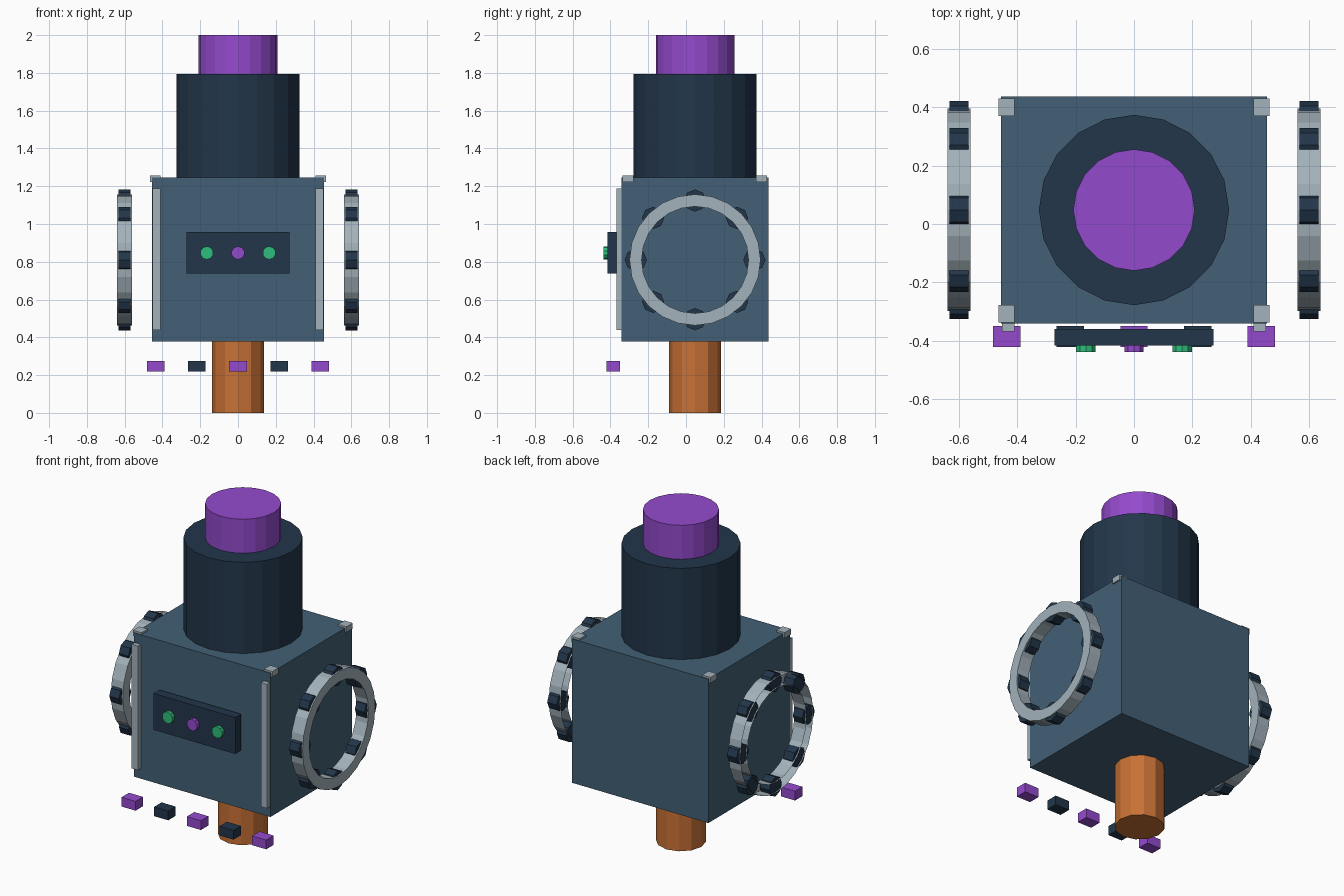
import bpy, bmesh, math
from mathutils import Matrix, Vector

if "Cube" in bpy.data.objects:
    bpy.data.objects.remove(bpy.data.objects["Cube"])


def material(name, hex_code):
    srgb = [int(hex_code[i:i + 2], 16) / 255 for i in (0, 2, 4)]
    col = [c / 12.92 if c < 0.04 else ((c + 0.055) / 1.055) ** 2.4 for c in srgb] + [1]
    m = bpy.data.materials.new(name)
    m.use_nodes = True
    m.diffuse_color = col
    m.node_tree.nodes["Principled BSDF"].inputs["Base Color"].default_value = col
    return m


STEEL = material("steel_blue", "426075")
NAVY = material("dark_navy", "22364a")
PURPLE = material("purple", "944acd")
GREEN = material("green", "2fbd7b")
COPPER = material("copper", "c87135")
SILVER = material("silver", "a3b2bb")


def finish(name, bm, mat):
    mesh = bpy.data.meshes.new(name)
    bm.to_mesh(mesh)
    bm.free()
    mesh.materials.append(mat)
    obj = bpy.data.objects.new(name, mesh)
    bpy.context.collection.objects.link(obj)
    return obj


def box(name, low, high, mat):
    low, high = Vector(low), Vector(high)
    bm = bmesh.new()
    bmesh.ops.create_cube(bm, size=1, matrix=Matrix.Translation((low + high) / 2)
                          @ Matrix.Diagonal((*(high - low), 1)))
    return finish(name, bm, mat)


def add_cylinder(bm, centre, radius, depth, sides, axis="Z"):
    turn = {"X": Matrix.Rotation(math.pi / 2, 4, "Y"),
            "Y": Matrix.Rotation(math.pi / 2, 4, "X"), "Z": Matrix()}[axis]
    bmesh.ops.create_cone(bm, cap_ends=True, segments=sides, radius1=radius, radius2=radius,
                          depth=depth, matrix=Matrix.Translation(centre) @ turn)


def cylinder(name, centre, radius, depth, sides, mat, axis="Z"):
    bm = bmesh.new()
    add_cylinder(bm, centre, radius, depth, sides, axis)
    return finish(name, bm, mat)


MID_Y = 0.048
BOTTOM, TOP = 0.377, 1.245

# Main housing, drum, cap and shaft
box("housing", (-0.455, -0.341, BOTTOM), (0.455, 0.437, TOP), STEEL)
cylinder("drum", (0, MID_Y, 1.52), 0.326, 0.55, 20, NAVY)
cylinder("cap", (0, MID_Y, 1.895), 0.208, 0.21, 20, PURPLE)
cylinder("shaft", (0, MID_Y, 0.19), 0.137, 0.38, 12, COPPER)

# Corner blocks and front edge strips
for side, x in (("right", -0.437), ("left", 0.437)):
    for end, y in (("front", -0.307), ("back", 0.4)):
        box(f"corner_block_{end}_{side}", (x - 0.028, y - 0.03, 1.222),
            (x + 0.028, y + 0.03, 1.256), SILVER)
    strip = math.copysign(0.431, x)
    box(f"edge_strip_{side}", (strip - 0.021, -0.368, 0.438),
        (strip + 0.021, -0.33, 1.187), SILVER)

# Control panel with three buttons
box("control_panel", (-0.273, -0.416, 0.737), (0.273, -0.36, 0.957), NAVY)
for name, x, mat in (("button_right", -0.165, GREEN), ("button_middle", 0, PURPLE),
                     ("button_left", 0.165, GREEN)):
    cylinder(name, (x, -0.42, 0.847), 0.035, 0.036, 10, mat, "Y")

# Row of small floating blocks below the front
for i in range(5):
    x = (i - 2) * 0.218
    box(f"small_block_{i + 1}", (x - 0.047, -0.421, 0.22), (x + 0.047, -0.35, 0.276),
        NAVY if i % 2 else PURPLE)

# Side rings, open toward -x, each with eight studs
RING_Z, INNER, OUTER = 0.81, 0.283, 0.347
for side, x in (("right", -0.6), ("left", 0.6)):
    bm = bmesh.new()
    profile = [(x - 0.04, OUTER), (x + 0.04, OUTER), (x + 0.04, INNER), (x - 0.04, INNER)]
    verts = [bm.verts.new((px, MID_Y, RING_Z + r)) for px, r in profile]
    edges = [bm.edges.new(pair) for pair in zip(verts, verts[1:])]
    bmesh.ops.spin(bm, geom=verts + edges, cent=(x, MID_Y, RING_Z), axis=(1, 0, 0),
                   angle=math.tau, steps=24, use_merge=True)
    bmesh.ops.remove_doubles(bm, verts=bm.verts, dist=0.0001)
    bmesh.ops.recalc_face_normals(bm, faces=bm.faces)
    finish(f"ring_{side}", bm, SILVER)

    bm = bmesh.new()
    for k in range(8):
        a = k * math.tau / 8
        add_cylinder(bm, (x, MID_Y + 0.314 * math.cos(a), RING_Z + 0.314 * math.sin(a)),
                     0.059, 0.064, 8, "X")
    finish(f"ring_studs_{side}", bm, NAVY)
